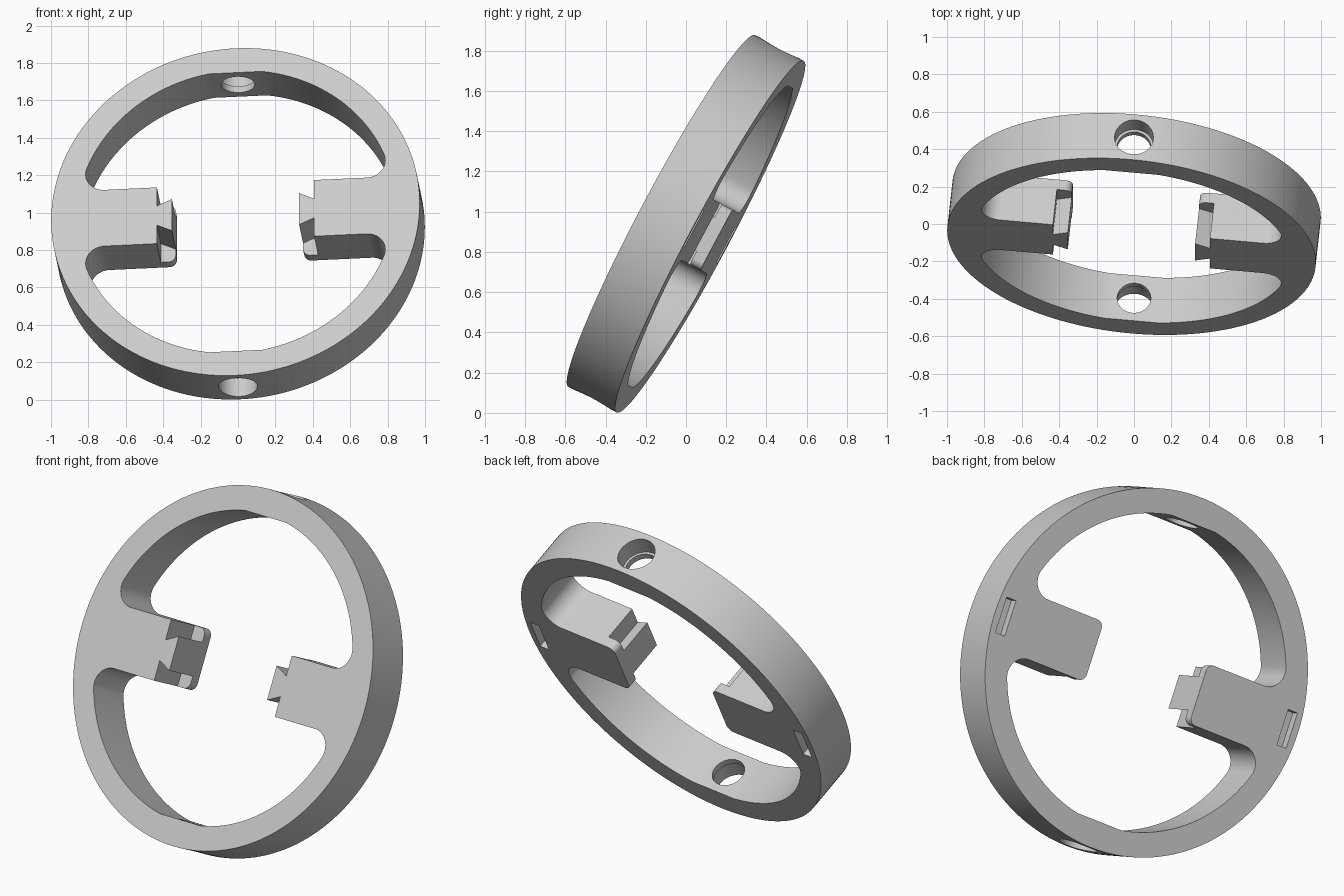
import bpy
import bmesh
from math import sin, cos, pi, atan2, asin, radians, sqrt
from mathutils import Matrix

cube = bpy.data.objects.get("Cube")
if cube:
    bpy.data.objects.remove(cube, do_unlink=True)

# Dimensions in the ring's own frame: x along the arms, y along the holes, z out of the front
OUTER, INNER, FLAT = 0.99, 0.855, 0.843
HALF = 0.137                      # half thickness
ARM, ARM_END, TIP = 0.17, 0.422, 0.342
FILLET = 0.1
PLATE_FRONT = -0.077

grey = bpy.data.materials.new("light_grey")
grey.use_nodes = True
colour = (0.6, 0.6, 0.6, 1)
grey.diffuse_color = colour
grey.node_tree.nodes["Principled BSDF"].inputs["Base Color"].default_value = colour

# Tilted back and turned slightly
pose = (Matrix.Translation((0, 0, 0.94)) @ Matrix.Rotation(radians(62), 4, 'X')
        @ Matrix.Rotation(radians(-5.7), 4, 'Y'))


def arc(cx, cy, r, a, b, n):
    return [(cx + r * cos(a + (b - a) * i / n), cy + r * sin(a + (b - a) * i / n))
            for i in range(n + 1)]


def prism(name, outline, low, high, turn=None):
    """Extrude a flat outline from low to high, then optionally turn it."""
    bm = bmesh.new()
    face = bm.faces.new([bm.verts.new((x, y, low)) for x, y in outline])
    top = bmesh.ops.extrude_face_region(bm, geom=[face])["geom"]
    verts = [v for v in top if isinstance(v, bmesh.types.BMVert)]
    bmesh.ops.translate(bm, verts=verts, vec=(0, 0, high - low))
    if turn:
        bm.transform(turn)
    bmesh.ops.recalc_face_normals(bm, faces=bm.faces)
    mesh = bpy.data.meshes.new(name)
    bm.to_mesh(mesh)
    bm.free()
    mesh.materials.append(grey)
    ob = bpy.data.objects.new(name, mesh)
    bpy.context.collection.objects.link(ob)
    ob.matrix_world = pose
    return ob


def cut(target, cutter):
    bpy.context.view_layer.update()
    cutter.hide_render = True
    mod = target.modifiers.new("cut", 'BOOLEAN')
    mod.operation, mod.solver, mod.object = 'DIFFERENCE', 'EXACT', cutter
    bpy.context.view_layer.objects.active = target
    bpy.ops.object.modifier_apply(modifier=mod.name)
    bpy.data.objects.remove(cutter, do_unlink=True)


def smooth(ob):
    bpy.ops.object.select_all(action='DESELECT')
    ob.select_set(True)
    bpy.context.view_layer.objects.active = ob
    bpy.ops.object.shade_smooth_by_angle(angle=radians(25))


# Ring with two arms: a disc minus one mirrored opening
ring = prism("ring_with_arms", arc(0, 0, OUTER, 0, 2 * pi, 160)[:-1], -HALF, HALF)
fy = ARM + FILLET
fx = sqrt((INNER - FILLET) ** 2 - fy ** 2)
join = atan2(fy, fx)
quarter = ([(ARM_END, ARM)] + arc(fx, fy, FILLET, -pi / 2, join, 14)
           + arc(0, 0, INNER, join, asin(FLAT / INNER), 28)[1:])
opening = (quarter + [(-x, y) for x, y in reversed(quarter)]
           + [(-x, -y) for x, y in quarter] + [(x, -y) for x, y in reversed(quarter)])
cut(ring, prism("opening_cutter", opening, -1, 1))

# Stepped radial holes at the top and bottom of the ring
for side in (1, -1):
    turn = Matrix.Rotation(-side * pi / 2, 4, 'X')
    for radius, start in ((0.09, 0.7), (0.104, 0.88)):
        circle = arc(0, 0, radius, 0, 2 * pi, 48)[:-1]
        cut(ring, prism("hole_cutter", circle, start, 1.2, turn))

# Shallow slots in the back, behind each arm
for side in (1, -1):
    slot = [(side * 0.92 + x, y) for x, y in
            ((-0.03, -0.1), (0.03, -0.1), (0.03, 0.1), (-0.03, 0.1))]
    cut(ring, prism("slot_cutter", slot, -0.3, -HALF + 0.05))
smooth(ring)

# Arm ends: a rounded back plate carrying a dovetail
r = 0.04
plate = ([(ARM_END, -ARM), (ARM_END, ARM)]
         + arc(TIP + r, ARM - r, r, pi / 2, pi, 8)
         + arc(TIP + r, r - ARM, r, pi, 3 * pi / 2, 8))
dovetail = [(ARM_END, -0.058), (ARM_END, 0.058), (TIP, 0.095), (TIP, -0.095)]
for side, label in ((1, "left"), (-1, "right")):
    def mirrored(pts):
        return [(side * x, y) for x, y in pts]
    smooth(prism(label + "_end_plate", mirrored(plate), -HALF, PLATE_FRONT))
    prism(label + "_dovetail", mirrored(dovetail), PLATE_FRONT, HALF)
